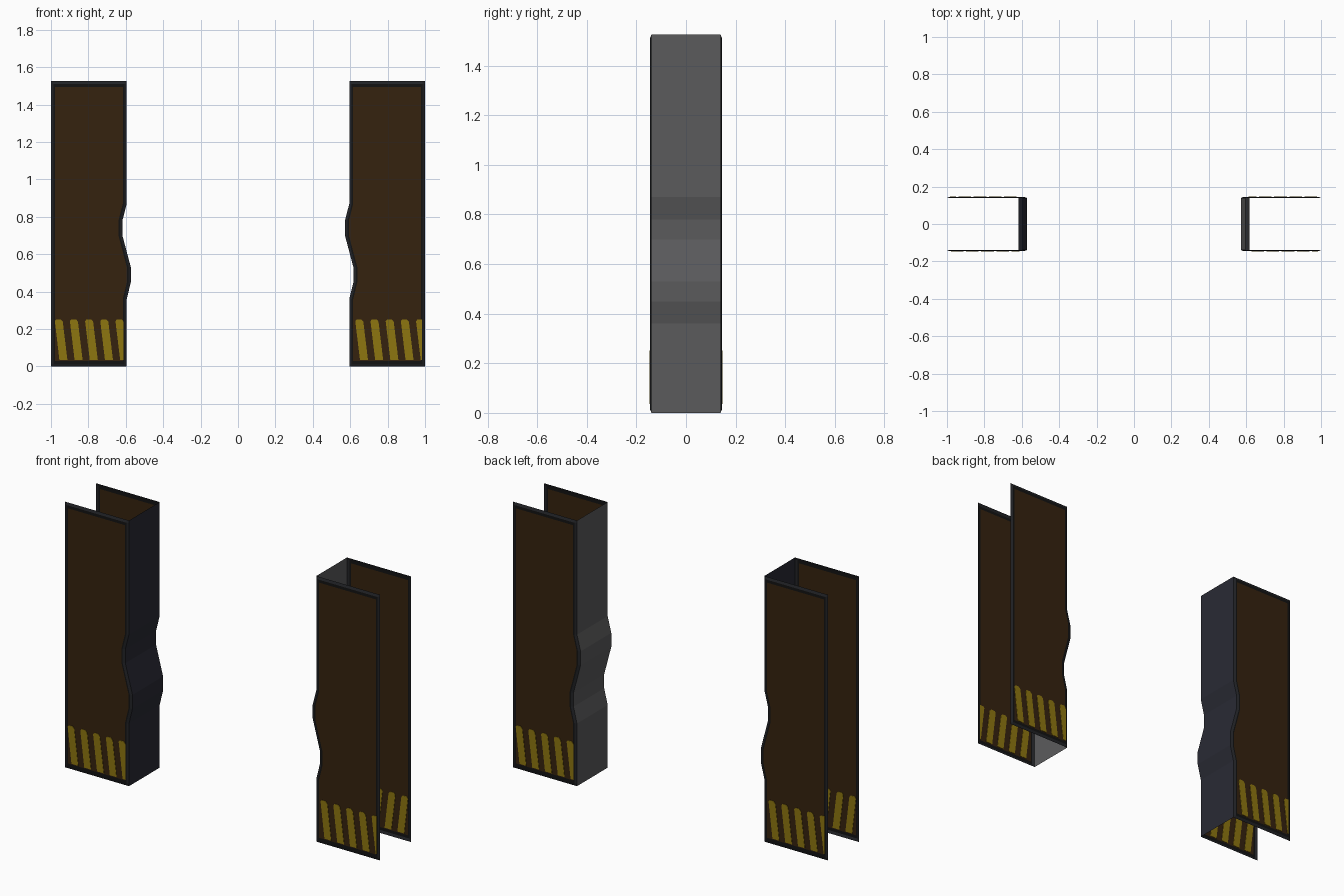
import bpy, bmesh

if "Cube" in bpy.data.objects:
    bpy.data.objects.remove(bpy.data.objects["Cube"])

def mat(name, c):
    m = bpy.data.materials.new(name)
    m.diffuse_color = (*c, 1)
    m.use_nodes = True
    m.node_tree.nodes["Principled BSDF"].inputs["Base Color"].default_value = m.diffuse_color
    return m

BROWN = mat("dark brown", (.036, .0160, .0045))
RIM = mat("charcoal rim", (.015, .016, .019))
LINE = mat("black line", (.006, .006, .006))
YELLOW = mat("hazard yellow", (.27, .18, .005))
NAVY = mat("dark navy", (.022, .023, .034))
GREY = mat("mid grey", (.105, .105, .108))

Y_FACE, Y_EDGE = .145, .139
# Wavy meeting edge: height and sideways shift
WAVE = [(0, 0), (.014, 0), (.03, 0), (.36, 0), (.45, .022), (.53, .022), (.70, -.023),
        (.78, -.023), (.87, 0), (1.495, 0), (1.511, 0), (1.525, 0)]

def make(name, verts, faces, mats, idx=None):
    me = bpy.data.meshes.new(name)
    me.from_pydata(verts, [], faces)
    for m in mats:
        me.materials.append(m)
    if idx:
        me.polygons.foreach_set("material_index", idx)
    ob = bpy.data.objects.new(name, me)
    bpy.context.collection.objects.link(ob)
    return ob

def panel(name, outer, inner, side):
    """Thin panel with a bevelled rim; side -1 is front, 1 is back."""
    s = 1 if inner > outer else -1
    verts, faces, idx = [], [], []
    nr = len(WAVE)
    for r, (z, w) in enumerate(WAVE):
        xi = inner + w
        xs = [outer, outer + s*.013, outer + s*.021, xi - s*.021, xi - s*.013, xi]
        for c, x in enumerate(xs):
            edge = r in (0, nr-1) or c in (0, 5)
            verts.append((x, side*(Y_EDGE if edge else Y_FACE), z))
    for r in range(nr-1):
        for c in range(5):
            a = r*6 + c
            f = (a, a+1, a+7, a+6)
            faces.append(f if s*side < 0 else f[::-1])
            d = min(r, nr-2-r, c, 4-c)
            idx.append((1, 2, 0)[min(d, 2)])
    make(name, verts, faces, [BROWN, RIM, LINE], idx)

def stripes(name, x0, x1, start, side):
    """Leaning hazard stripes, laid out left to right as seen from outside."""
    bm = bmesh.new()
    for i in range(5):
        t = start + i*.0812
        pts = [(t+.025, .035), (t+.068, .035), (t+.043, .24), (t+.032, .252),
               (t+.008, .252), (t, .242)]
        pts = [(min(max(x, x0+.021), x1-.017), z) for x, z in pts]
        rings = [[bm.verts.new((-side*x, side*y, z)) for x, z in pts]
                 for y in (Y_FACE+.002, Y_FACE-.002)]
        bm.faces.new(rings[0])
        bm.faces.new(rings[1][::-1])
        for k in range(6):
            j = (k+1) % 6
            bm.faces.new((rings[0][j], rings[0][k], rings[1][k], rings[1][j]))
    bmesh.ops.remove_doubles(bm, verts=bm.verts, dist=1e-5)
    bmesh.ops.recalc_face_normals(bm, faces=bm.faces)
    me = bpy.data.meshes.new(name)
    bm.to_mesh(me)
    bm.free()
    me.materials.append(YELLOW)
    bpy.context.collection.objects.link(bpy.data.objects.new(name, me))

def edge_strip(name, x, s, m):
    """Folded strip joining front and back panels along the wavy edge."""
    verts = [(x+w, y, z) for z, w in WAVE for y in (-Y_EDGE, Y_EDGE)]
    faces = []
    for r in range(len(WAVE)-1):
        f = (2*r, 2*r+1, 2*r+3, 2*r+2)
        faces.append(f if s > 0 else f[::-1])
    make(name, verts, faces, [m])

# Two door leaves
for label, s, m in (("left", -1, NAVY), ("right", 1, GREY)):
    outer, inner = s*1.0, s*.595
    for sn, side in (("front", -1), ("back", 1)):
        panel(f"{label}_{sn}_panel", outer, inner, side)
        lo, hi = sorted((-side*outer, -side*inner))
        stripes(f"{label}_{sn}_stripes", lo, hi, lo + (.02 if lo < 0 else .032), side)
    edge_strip(f"{label}_meeting_edge", inner, -s, m)
